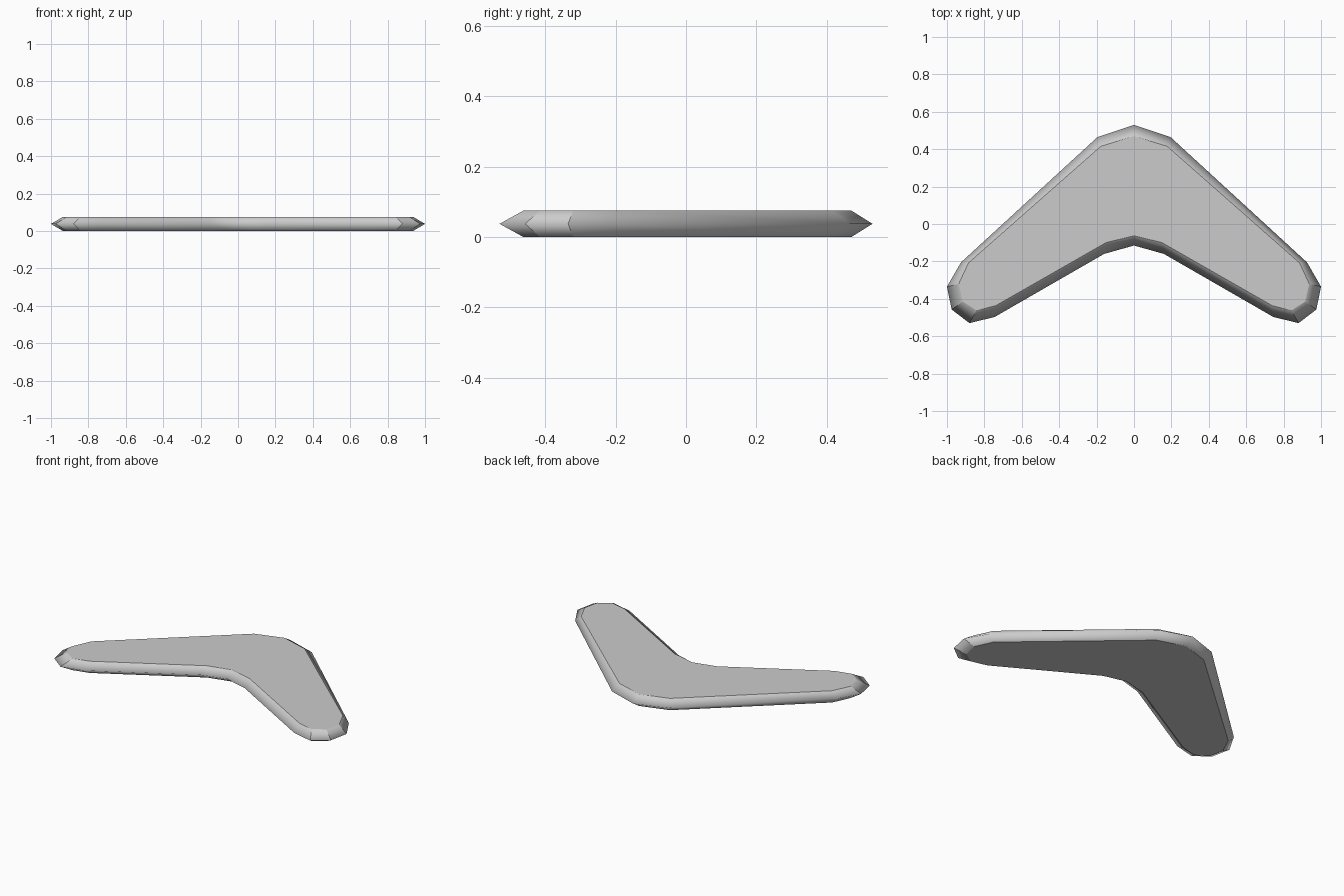
import bpy, bmesh

if "Cube" in bpy.data.objects:
    bpy.data.objects.remove(bpy.data.objects["Cube"])

THICK = 0.075

# Right half outlines, from the outer elbow round the tip to the inner elbow
ridge_half = [(0, 0.53), (0.195, 0.465), (0.925, -0.205), (1.0, -0.335), (0.975, -0.457),
              (0.88, -0.53), (0.745, -0.497), (0.16, -0.16), (0, -0.115)]
cap_half = [(0, 0.47), (0.178, 0.415), (0.885, -0.208), (0.937, -0.32), (0.915, -0.415),
            (0.842, -0.462), (0.74, -0.437), (0.15, -0.1), (0, -0.062)]


def full_loop(half):
    """Mirror a half outline across x = 0 into a closed loop."""
    return half + [(-x, y) for x, y in reversed(half[1:-1])]


bm = bmesh.new()
sections = ((cap_half, 0), (ridge_half, THICK / 2), (cap_half, THICK))
rings = [[bm.verts.new((x, y, z)) for x, y in full_loop(half)] for half, z in sections]
n = len(rings[0])

# Bevelled rim, smooth over its ridge
for low, high in zip(rings, rings[1:]):
    for i in range(n):
        j = (i + 1) % n
        bm.faces.new((low[i], low[j], high[j], high[i])).smooth = True

# Flat top and bottom
caps = [bm.faces.new(rings[0]), bm.faces.new(rings[2])]
bmesh.ops.recalc_face_normals(bm, faces=bm.faces)

# Crisp edges round the flats and across the rounded tips
for cap in caps:
    for e in cap.edges:
        e.smooth = False
for i in (3, 4, 5):
    for k in (i, n - i):
        for low, high in zip(rings, rings[1:]):
            bm.edges.get((low[k], high[k])).smooth = False

mesh = bpy.data.meshes.new("boomerang")
bm.to_mesh(mesh)
bm.free()
boomerang = bpy.data.objects.new("boomerang", mesh)
bpy.context.collection.objects.link(boomerang)
